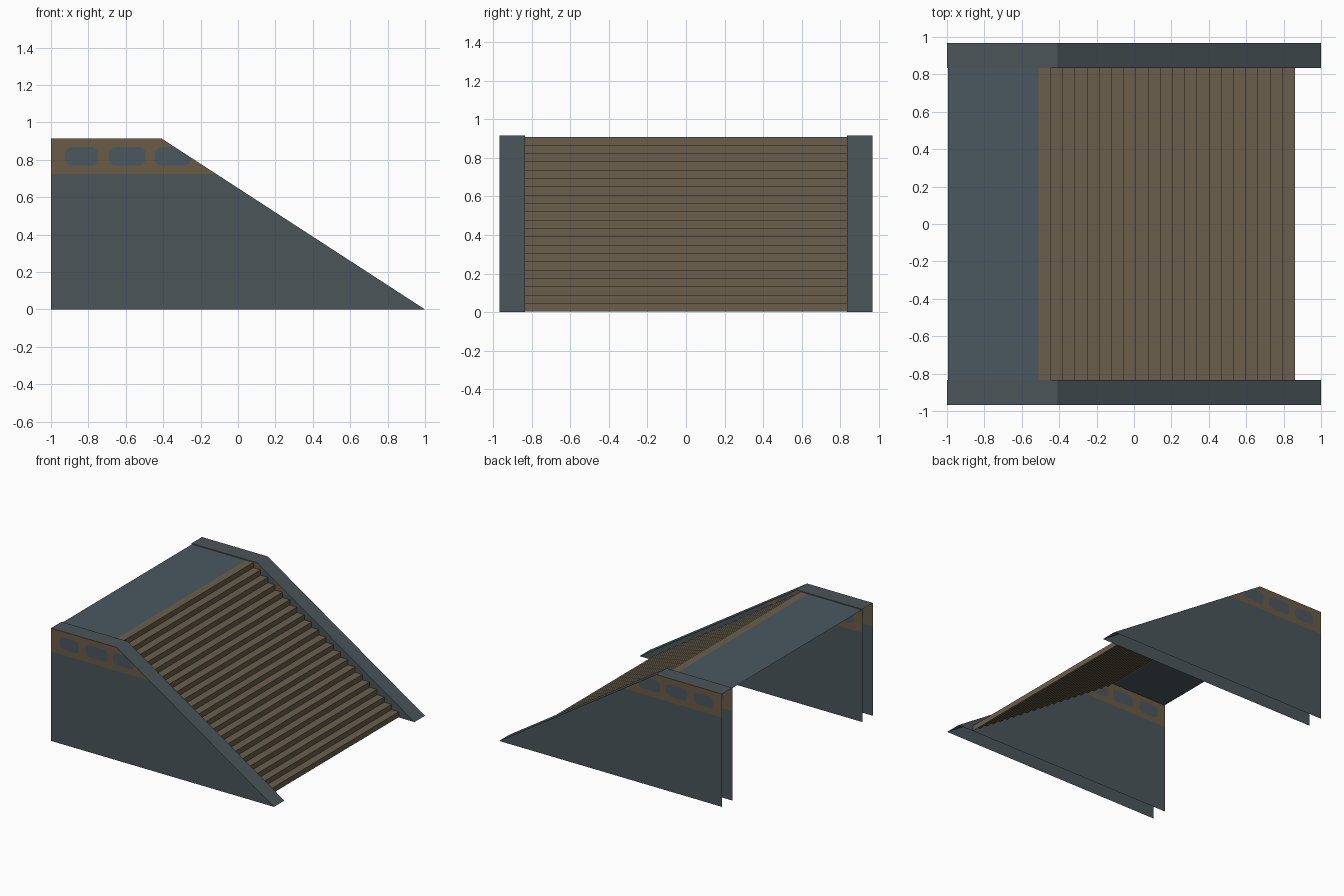
import bpy, bmesh, math

if "Cube" in bpy.data.objects:
    bpy.data.objects.remove(bpy.data.objects["Cube"])

def material(name, rgb):
    m = bpy.data.materials.new(name)
    m.diffuse_color = (*rgb, 1)
    m.use_nodes = True
    m.node_tree.nodes["Principled BSDF"].inputs["Base Color"].default_value = m.diffuse_color
    return m

SLATE = material("slate wall", (0.069, 0.091, 0.100))
BLUE = material("blue slate", (0.069, 0.095, 0.117))
BROWN = material("brown step", (0.142, 0.114, 0.072))
TAN = material("brown band", (0.142, 0.105, 0.061))

TOP, BAND, KNEE = 0.915, 0.725, -0.41   # wall height, band bottom, start of slope
OUT, INN = 0.967, 0.833                 # outer and inner wall sheets

def slope_x(z):
    return 1 + (KNEE - 1) * z / TOP

def slope_z(x):
    return TOP * (x - 1) / (KNEE - 1)

def finish(bm, name, mats):
    me = bpy.data.meshes.new(name)
    bm.to_mesh(me)
    bm.free()
    for m in mats:
        me.materials.append(m)
    ob = bpy.data.objects.new(name, me)
    bpy.context.collection.objects.link(ob)
    return ob

def strip(name, profile, y0, y1, mat):
    """Sheet made by sweeping an x-z profile along y."""
    bm = bmesh.new()
    rows = [[bm.verts.new((x, y, z)) for y in (y0, y1)] for x, z in profile]
    for a, b in zip(rows, rows[1:]):
        bm.faces.new((a[0], b[0], b[1], a[1]))
    bmesh.ops.recalc_face_normals(bm, faces=bm.faces)
    if sum(f.normal.z for f in bm.faces) < 0:
        bmesh.ops.reverse_faces(bm, faces=bm.faces)
    return finish(bm, name, [mat])

def window(x0, x1, z0=0.77, z1=0.868, r=0.035):
    """Rounded opening outline, trimmed to stay just under the slope."""
    pts = []
    for cx, cz, start in ((x1 - r, z1 - r, 0), (x0 + r, z1 - r, 90),
                          (x0 + r, z0 + r, 180), (x1 - r, z0 + r, 270)):
        for k in range(4):
            a = math.radians(start + 30 * k)
            x, z = cx + r * math.cos(a), cz + r * math.sin(a)
            pts.append((x, z))
    mid = (slope_x(z1) - 0.004, z1)
    if mid[0] < x1:   # cut the upper right corner along the slope
        pts = [mid] + pts[4:] + [(x1, slope_z(x1) - 0.003)]
    return pts

WINDOWS = [window(-0.925, -0.75), window(-0.69, -0.495), window(-0.445, -0.25)]

def wall_sheet(name, y, facing):
    """Wall with a brown band that has inset windows."""
    bm = bmesh.new()

    def ring(pts):
        return [bm.verts.new((x, y, z)) for x, z in pts]

    band = ring([(-1, BAND), (slope_x(BAND), BAND), (KNEE, TOP), (-1, TOP)])
    holes = [ring(w) for w in WINDOWS]
    edges = []
    for loop in [band] + holes:
        edges += [bm.edges.new((a, b)) for a, b in zip(loop, loop[1:] + loop[:1])]
    bmesh.ops.triangle_fill(bm, edges=edges, use_beauty=True, normal=(0, -1, 0))
    # drop any fill inside a window, then give the windows their own faces
    hole_sets = [set(h) for h in holes]
    inside = [f for f in bm.faces if any(set(f.verts) <= h for h in hole_sets)]
    bmesh.ops.delete(bm, geom=inside, context='FACES_ONLY')
    for f in bm.faces:
        f.material_index = 1
    for h in holes:
        live = [v for v in h if v.is_valid]
        bm.faces.new(live).material_index = 2
    low = ring([(-1, 0), (1, 0)])
    bm.faces.new((low[0], low[1], band[1], band[0]))
    bm.normal_update()
    for f in bm.faces:
        if f.normal.y * facing < 0:
            f.normal_flip()
    return finish(bm, name, [SLATE, TAN, BLUE])

# Side walls: two open sheets each, capped by a rail strip
for side, label in ((-1, "front"), (1, "back")):
    wall_sheet(label + "_outer_wall", side * OUT, side)
    wall_sheet(label + "_inner_wall", side * INN, -side)
    strip(label + "_rail_cap", [(-1, TOP), (KNEE, TOP), (1, 0)],
          side * INN, side * OUT, SLATE)

# Landing at the top
DECK, START, END, STEPS = 0.909, -0.51, 0.86, 21
strip("landing", [(-0.995, DECK), (START, DECK)], -INN, INN, BLUE)

# Flight of steps, a thin folded sheet
run, rise = (END - START) / STEPS, (DECK - 0.003) / STEPS
profile = [(START, DECK)]
for i in range(STEPS):
    x, z = START + (i + 1) * run, DECK - i * rise
    profile += [(x, z), (x, z - rise)]
strip("steps", profile, -INN, INN, BROWN)
